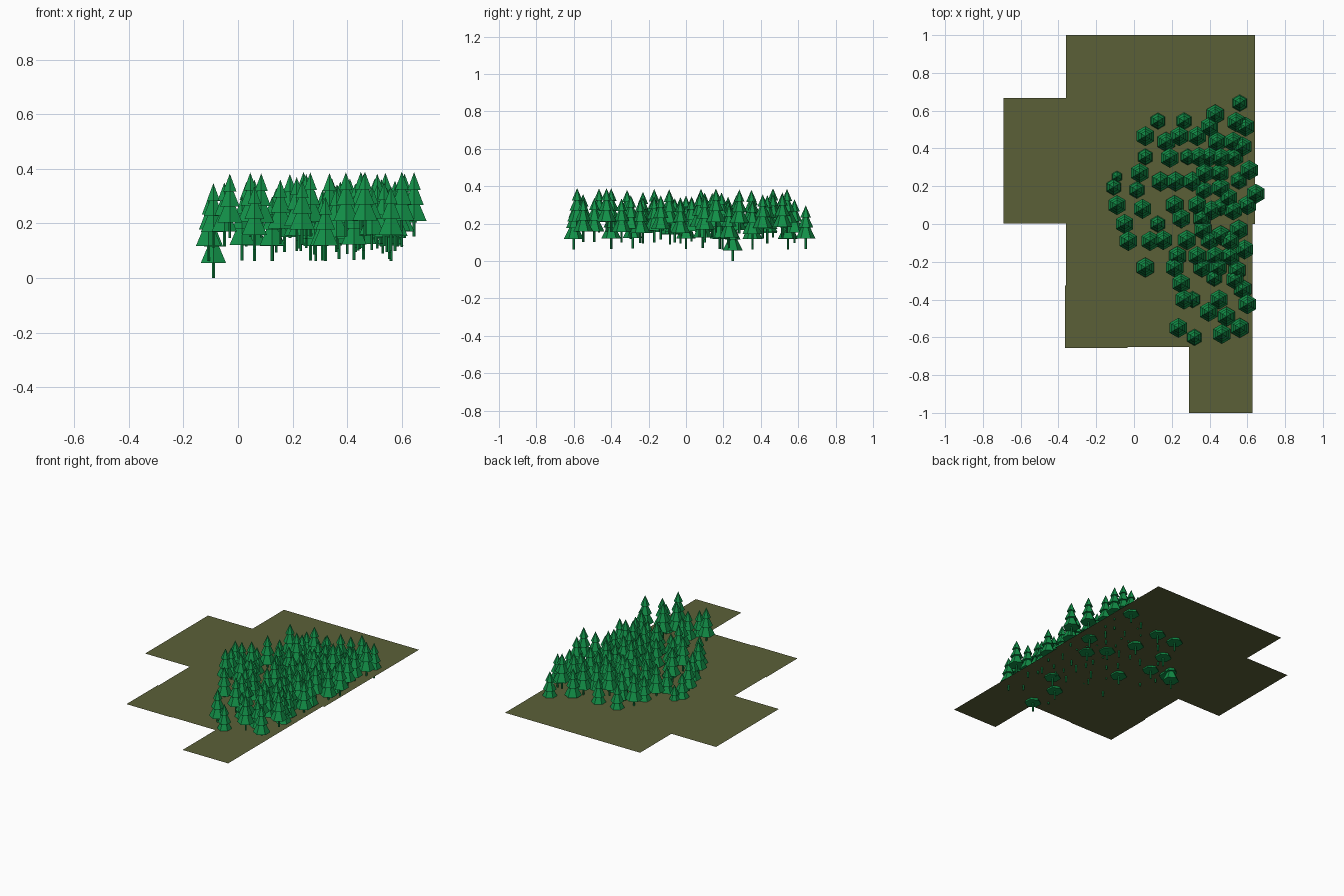
import bpy, bmesh, random
from mathutils import Matrix

random.seed(4)
GROUND_Z = 0.136


def material(name, rgb):
    m = bpy.data.materials.new(name)
    m.diffuse_color = (*rgb, 1)
    return m


olive = material("olive_ground", (0.105, 0.117, 0.039))
green = material("pine_green", (0.006, 0.28, 0.065))


def mesh_from(bm, name, mat):
    me = bpy.data.meshes.new(name)
    bm.to_mesh(me)
    bm.free()
    me.materials.append(mat)
    return me


def add(name, me, loc=(0, 0, 0)):
    ob = bpy.data.objects.new(name, me)
    ob.location = loc
    bpy.context.collection.objects.link(ob)


# Ground: one flat stepped sheet
outline = [(0.29, -1), (0.627, -1), (0.627, 0), (0.64, 0), (0.64, 1), (-0.36, 1),
           (-0.36, 0.668), (-0.69, 0.668), (-0.69, 0.003), (-0.36, 0.003),
           (-0.36, -0.325), (-0.366, -0.325), (-0.366, -0.657), (-0.035, -0.657),
           (-0.035, -0.652), (0.29, -0.652)]
bm = bmesh.new()
bm.faces.new([bm.verts.new((x, y, GROUND_Z)) for x, y in outline])
add("ground", mesh_from(bm, "ground", olive))

# Pine: thin trunk and three stacked six-sided cones, shared by all trees
bm = bmesh.new()
for radius, tip, z0, z1 in [(0.006, 0.006, 0, 0.07), (0.053, 0, 0.056, 0.165),
                            (0.041, 0, 0.115, 0.205), (0.028, 0, 0.17, 0.235)]:
    bmesh.ops.create_cone(bm, cap_ends=True, segments=6, radius1=radius,
                          radius2=tip, depth=z1 - z0,
                          matrix=Matrix.Translation((0, 0, (z0 + z1) / 2)))
pine = mesh_from(bm, "pine_tree", green)

# Planting rows: y, then x positions, grouped by how high the trees stand
LOW, MID, TALL = 0.066, 0.11, 0.15
rows = {
    LOW: [(0.64, .56), (0.545, .127, .265), (0.355, .06, .285), (0.18, .015, .37),
          (0.23, .555), (0.09, .46), (0, .125), (-0.285, .425), (-0.4, .31),
          (-0.6, .32), (0.195, -.108)],
    MID: [(0.58, .43), (0.515, .40, .59), (0.465, .06, .335), (0.435, .17, .44, .525),
          (0.41, .575), (0.355, .345, .40, .53), (0.27, .03, .375, .455),
          (0.225, .14, .22, .31), (0.19, .46), (0.14, .50), (0.1, -.09, .215, .335, .6),
          (0.072, .41, .525), (0.03, .25, .36), (0, -.05), (-0.03, .365, .555),
          (-0.06, .46), (-0.085, .155, .28, .40), (-0.135, .585),
          (-0.17, .23, .43, .51), (-0.23, .06, .215, .36, .445), (-0.245, .545),
          (-0.295, .535), (-0.345, .575), (-0.49, .49), (-0.55, .235, .56)],
    TALL: [(0.54, .54), (0.465, .24), (0.35, .19, .46), (0.285, .61), (0.16, .645),
           (0.08, .045), (-0.09, -.03, .085, .51), (-0.17, .335), (-0.315, .25),
           (-0.4, .265, .45), (-0.425, .60), (-0.465, .395), (-0.582, .465)],
}
add("pine_tree_lowest", pine, (-0.09, 0.25, 0))
count = 0
for base, group in rows.items():
    spread = 0.025 if base == MID else 0.005
    for y, *xs in group:
        for x in xs:
            count += 1
            add(f"pine_tree_{count:02d}", pine,
                (x, y, base + random.uniform(-spread, spread)))
